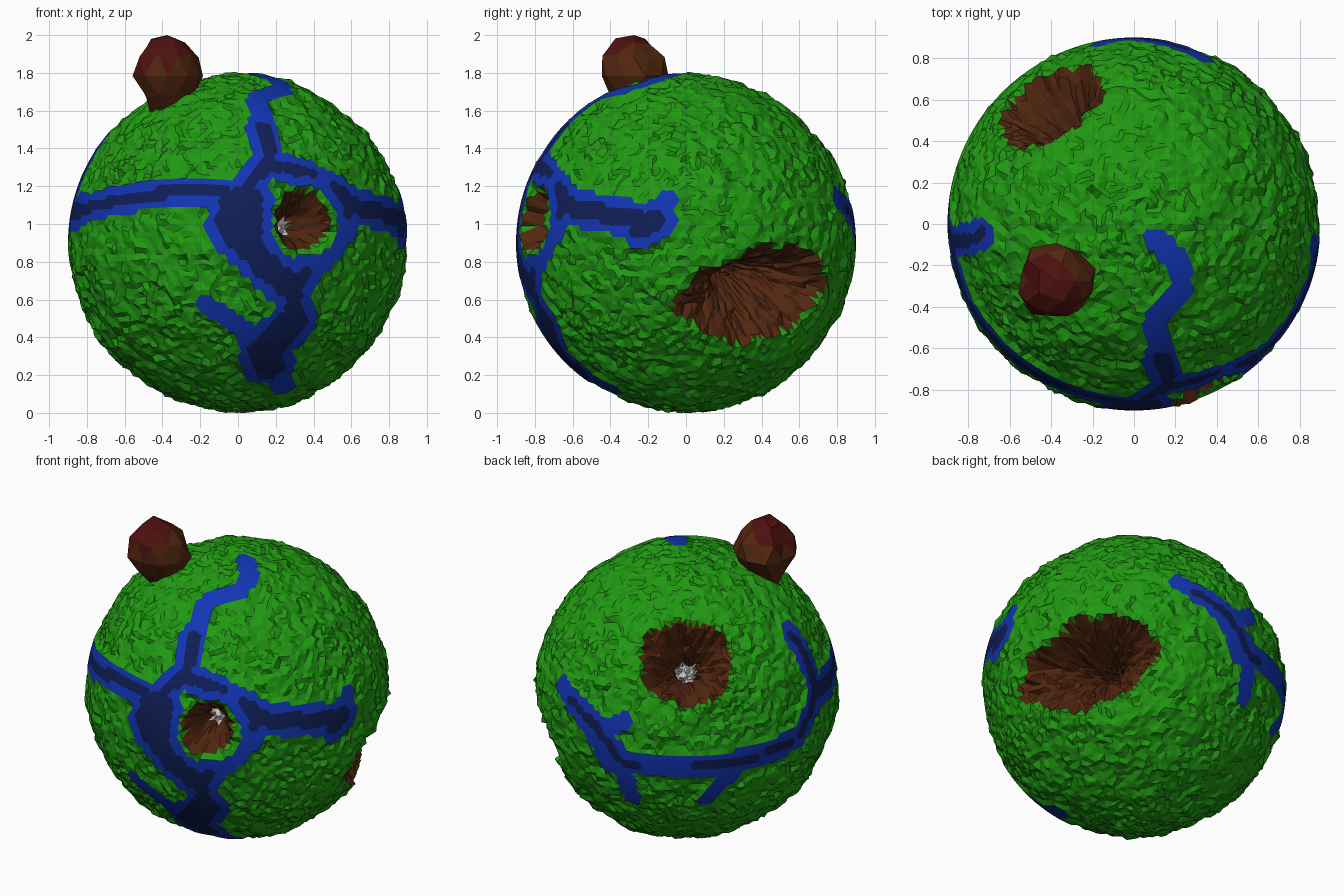
import bpy, bmesh, random
from math import sin, cos, radians, sqrt
from mathutils import Vector, noise

if "Cube" in bpy.data.objects:
    bpy.data.objects.remove(bpy.data.objects["Cube"])

random.seed(4)
R = 0.9


def on_sphere(view, u, v):
    """Point on the globe seen at (u, v) from a view (azimuth, elevation)."""
    a, e = radians(view[0]), radians(view[1])
    h, z = Vector((sin(a), -cos(a), 0)), Vector((0, 0, 1))
    out, up = h * cos(e) + z * sin(e), z * cos(e) - h * sin(e)
    w = sqrt(max(0, R * R - u * u - v * v))
    return (Vector((cos(a), sin(a), 0)) * u + up * v + out * w).normalized() * R


FRONT, RIGHT, TOP, BACK, UNDER = (0, 0), (90, 0), (0, 90), (215, 25), (132, -25)

# rivers: view, half width, waypoints
rivers = [
    (TOP, .06, [(.1, -.07), (.21, -.18), (.23, -.3), (.12, -.45), (.1, -.52), (.14, -.65)]),
    (FRONT, .09, [(.13, .62), (.17, .45), (.06, .3)]),
    (FRONT, .18, [(.03, .18), (.01, .1)]),
    (FRONT, .12, [(.05, -.02), (.17, -.14), (.28, -.24)]),
    (FRONT, .09, [(.3, -.22), (.48, -.02), (.57, .1), (.58, .24), (.35, .37), (.17, .42)]),
    (FRONT, .085, [(0, .25), (-.12, .27), (-.35, .27), (-.6, .23), (-.83, .17)]),
    (FRONT, .1, [(.3, -.25), (.29, -.4)]),
    (FRONT, .14, [(.29, -.42), (.14, -.56), (.17, -.66)]),
    (FRONT, .07, [(.18, -.66), (.24, -.77)]),
    (FRONT, .055, [(-.17, -.33), (-.08, -.38), (.02, -.45), (.08, -.52)]),
    (RIGHT, .1, [(-.7, .27), (-.6, .19), (-.4, .15), (-.26, .12)]),
    (RIGHT, .11, [(-.24, .08), (-.16, .12)]),
    (RIGHT, .06, [(-.14, .15), (-.1, .22)]),
    (BACK, .08, [(-.68, -.07), (-.53, -.23), (-.38, -.44), (-.1, -.47), (.31, -.44),
                 (.67, -.29), (.77, -.04), (.7, .2), (.62, .32)]),
    (BACK, .06, [(-.38, -.45), (-.32, -.65)]),
    (BACK, .055, [(-.5, -.25), (-.37, -.2)]),
    (BACK, .05, [(.12, -.66), (.31, -.46)]),
    (UNDER, .07, [(.38, .54), (.55, .42), (.68, .22), (.7, .1)]),
]
segments = []
for view, w, pts in rivers:
    p = [on_sphere(view, *q) for q in pts]
    segments += [(a, b - a, w) for a, b in zip(p, p[1:])]
# join the left river of the front to the one round the back
a, b = on_sphere(FRONT, -.83, .17), on_sphere(BACK, .77, -.04)
segments.append((a, b - a, .1))
island = on_sphere(FRONT, .36, .12)


def shore(p):
    """Signed distance to the shoreline, negative in water."""
    s = 9
    for a, d, w in segments:
        t = min(1, max(0, (p - a).dot(d) / d.length_squared))
        s = min(s, (p - (a + d * t).normalized() * R).length - w)
    return max(s, .19 - (p - island).length)


# craters: centre, long axis hint, radii, depth, white floor
craters = [
    (on_sphere(FRONT, .35, .13), Vector((0, 0, 1)), .175, .155, .32, True),
    (on_sphere(TOP, -.425, .61), Vector((.8, .55, 0)), .285, .255, .36, True),
    (on_sphere(RIGHT, .43, -.29), Vector((-.49, .87, .2)), .45, .27, .48, False),
]


def crater_at(p):
    """Relative radius inside the nearest crater (1 = rim), and the crater."""
    best = (9, craters[0])
    for c in craters:
        n = c[0].normalized()
        ax = (c[1] - n * c[1].dot(n)).normalized()
        d = p - c[0]
        if d.length < .6:
            t = sqrt((d.dot(ax) / c[2]) ** 2 + (d.dot(n.cross(ax)) / c[3]) ** 2)
            t *= 1 + .15 * noise.noise(p * 7)
            if t < best[0]:
                best = (t, c)
    return best


def material(name, rgb):
    m = bpy.data.materials.new(name)
    m.diffuse_color = (*rgb, 1)
    m.use_nodes = True
    m.node_tree.nodes["Principled BSDF"].inputs["Base Color"].default_value = m.diffuse_color
    return m


mats = [material("grass", (.015, .32, .006)), material("water", (.006, .036, .46)),
        material("deep_water", (.005, .013, .095)), material("earth", (.085, .02, .005)),
        material("core_white", (.75, .75, .75)), material("red_rock", (.075, .006, .005))]


def finish(bm, name, offset):
    me = bpy.data.meshes.new(name)
    bm.to_mesh(me)
    bm.free()
    for m in mats:
        me.materials.append(m)
    ob = bpy.data.objects.new(name, me)
    ob.location = offset
    bpy.context.collection.objects.link(ob)


# planet: rivers stay on the smooth sphere, land is roughened, craters sunk
bm = bmesh.new()
bmesh.ops.create_icosphere(bm, subdivisions=6, radius=R)
depth = {v: shore(v.co) for v in bm.verts}
for f in bm.faces:
    t, c = crater_at(f.calc_center_median().normalized() * R)
    if t < 1:
        f.material_index = 4 if c[5] and t < .36 else 3
    else:
        s = min(depth[v] for v in f.verts)
        f.material_index = 2 if s < -.068 else 1 if s < -.017 else 0
wet = {v for f in bm.faces if f.material_index in (1, 2) for v in f.verts}
for v in bm.verts:
    if v in wet:
        continue
    p = v.co.copy()
    t, c = crater_at(p)
    r = R - .012 + .016 * noise.noise(p * 5) + .009 * noise.cell(p * 13) + random.uniform(-.01, .01)
    if t < 1:
        r -= c[4] * min(1, (1 - t) * 1.5) + random.uniform(-.03, .03)
    jitter = Vector([random.uniform(-.008, .008) for _ in range(3)])
    v.co = (p + jitter).normalized() * r
    v.co.z = max(v.co.z, -R)
finish(bm, "planet", (0, 0, R))

# mountain: craggy boulder with a red cap, narrowing into the land
bm = bmesh.new()
bmesh.ops.create_icosphere(bm, subdivisions=2, radius=1)
for v in bm.verts:
    k = random.uniform(.84, 1.1)
    n = .82 if v.co.z < -.25 else 1
    v.co = Vector((v.co.x * .19 * n, v.co.y * .185 * n, v.co.z * .22)) * k
top = max(v.co.z for v in bm.verts)
for f in bm.faces:
    q = f.calc_center_median()
    f.material_index = 5 if q.z - .5 * q.x - .3 * q.y > .12 else 3
finish(bm, "mountain", (-.375, -.275, 2 - top))
